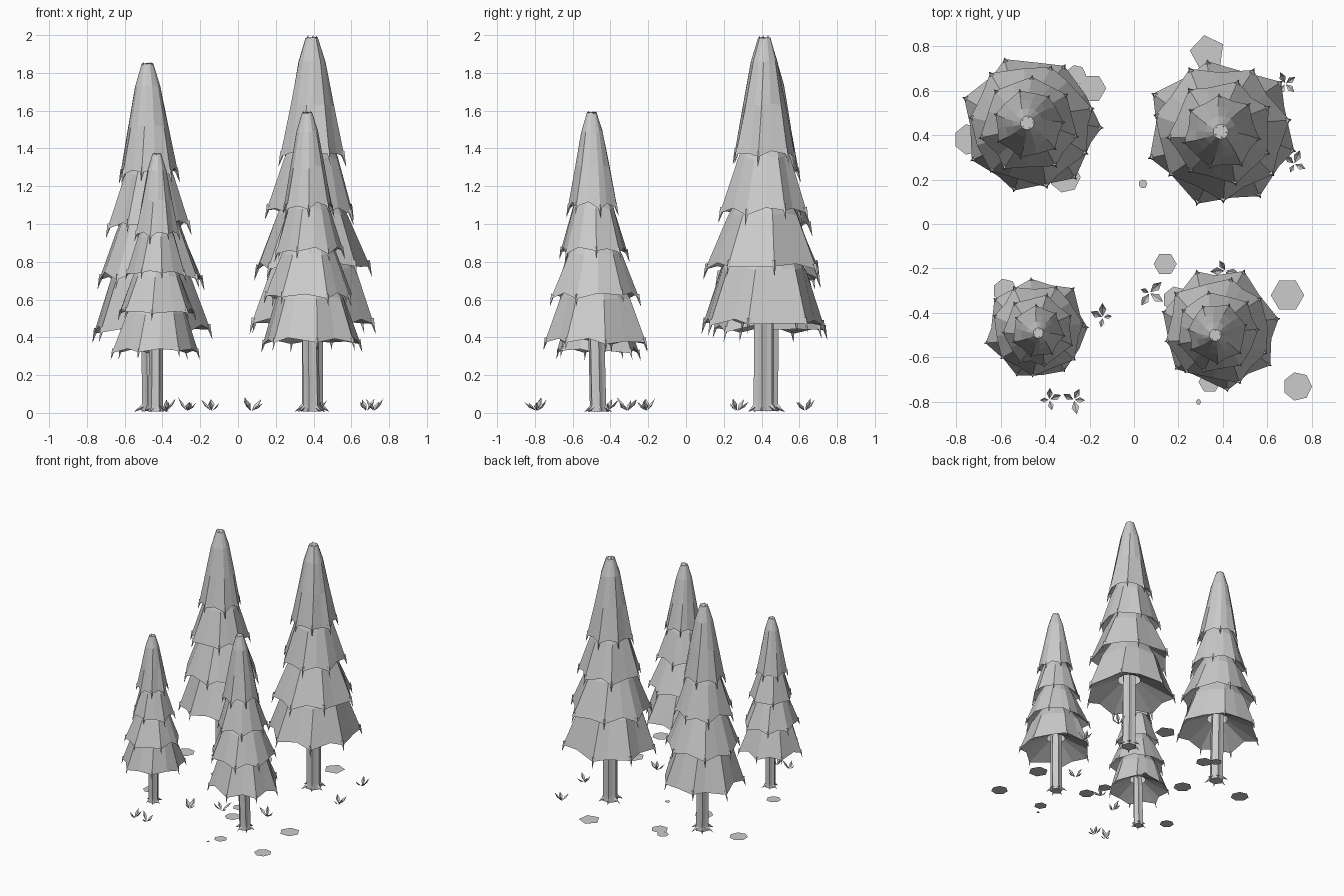
import bpy, bmesh, random
from math import sin, cos, tau, radians
from mathutils import Matrix, Vector

cube = bpy.data.objects.get("Cube")
if cube:
    bpy.data.objects.remove(cube, do_unlink=True)

grey = bpy.data.materials.new("light_grey")
grey.use_nodes = True
COLOUR = (0.6, 0.6, 0.6, 1)
grey.diffuse_color = COLOUR
grey.node_tree.nodes["Principled BSDF"].inputs["Base Color"].default_value = COLOUR


def finish(name, bm, location=(0, 0, 0), scale=1.0, fix_normals=True):
    if fix_normals:
        bmesh.ops.recalc_face_normals(bm, faces=bm.faces)
    mesh = bpy.data.meshes.new(name)
    bm.to_mesh(mesh)
    bm.free()
    mesh.materials.append(grey)
    ob = bpy.data.objects.new(name, mesh)
    ob.location = location
    ob.scale = (scale,) * 3
    bpy.context.collection.objects.link(ob)


def polar(r, a, z):
    return Vector((r * cos(a), r * sin(a), z))


def loft(bm, rings, cap_start=False, cap_end=False):
    loops = [[bm.verts.new(p) for p in ring] for ring in rings]
    n = len(loops[0])
    for lower, upper in zip(loops, loops[1:]):
        for i in range(n):
            j = (i + 1) % n
            bm.faces.new((lower[i], lower[j], upper[j], upper[i]))
    if cap_start:
        bm.faces.new(loops[0])
    if cap_end:
        bm.faces.new(loops[-1])


def spike(bm, base, tip, width):
    # Four-sided pointed twig from base to tip
    axis = tip - base
    turn = axis.to_track_quat('Z', 'Y').to_matrix().to_4x4()
    bmesh.ops.create_cone(bm, segments=4, radius1=width, radius2=0, depth=axis.length,
                          cap_ends=True,
                          matrix=Matrix.Translation((base + tip) / 2) @ turn)


# Each tier: outer profile from rim to top (radius, height), then the underside ring
TIERS = [
    ([(0.335, 0.475), (0.235, 0.76), (0.14, 0.92)], (0.085, 0.6)),
    ([(0.305, 0.775), (0.19, 1.05), (0.11, 1.2)], (0.15, 0.89)),
    ([(0.235, 1.07), (0.145, 1.35), (0.09, 1.48)], (0.115, 1.18)),
    ([(0.168, 1.37), (0.117, 1.63), (0.073, 1.86), (0.034, 1.985)], (0.08, 1.46)),
]
SIDES = 7


def foliage_tier(bm, profile, under, turn, rng):
    count = SIDES * 2
    angles = [turn + tau * (i + rng.uniform(-0.25, 0.25)) / count for i in range(count)]
    lift = [rng.uniform(-0.015, 0.015) + (0.012 if i % 2 else -0.01) for i in range(count)]
    pull = [rng.uniform(0.87, 0.91) if i % 2 else rng.uniform(0.96, 1.06)
            for i in range(count)]
    rings = [[polar(under[0], a, under[1]) for a in angles]]
    for level, (r, z) in enumerate(profile):
        fade = 1 / (1 + level)
        rings.append([polar(r * (1 + (p - 1) * fade), a + 0.06 * level, z + dz * fade)
                      for a, p, dz in zip(angles, pull, lift)])
    loft(bm, rings, cap_end=True)
    # Drooping twigs on the rim corners
    for i in range(0, count, 2):
        p = rings[1][i]
        out = Vector((p.x, p.y, 0)).normalized()
        spike(bm, p - out * 0.014 + Vector((0, 0, 0.03)),
              p + out * 0.01 - Vector((0, 0, 0.055)), 0.013)


def tree(name, base, apex, height, turn, seed):
    rng = random.Random(seed)
    scale = height / 2
    # Sideways drift per unit of height, so the tree leans from base to apex
    lean = Matrix.Identity(4)
    lean[0][2] = (apex[0] - base[0]) / height
    lean[1][2] = (apex[1] - base[1]) / height
    # Fluted trunk with clawed roots
    bm = bmesh.new()
    rings = []
    for r, z in [(0.056, 0.01), (0.053, 0.06), (0.052, 0.5), (0.048, 0.7)]:
        rings.append([polar(r * (0.86 if i % 2 else 1.06), turn + tau * i / 12, z)
                      for i in range(12)])
    loft(bm, rings, True, True)
    for i in range(6):
        a = turn + tau * i / 6
        spike(bm, polar(0.035, a, 0.045), polar(rng.uniform(0.085, 0.105), a, 0.006), 0.018)
    bm.transform(lean)
    finish(name + "_trunk", bm, (*base, 0), scale)
    # Stacked skirts of foliage
    bm = bmesh.new()
    for k, (profile, under) in enumerate(TIERS):
        foliage_tier(bm, profile, under, turn + 0.3 * k, rng)
    for i in range(5):
        a = turn + tau * i / 5
        spike(bm, polar(0.024, a, 1.95), polar(0.026, a, 2.0), 0.011)
    bm.transform(lean)
    finish(name + "_foliage", bm, (*base, 0), scale)


tree("back_left_tree", (0.395, 0.41), (0.39, 0.415), 2.0, radians(-8), 3)
tree("back_right_tree", (-0.455, 0.44), (-0.48, 0.455), 1.86, radians(4), 5)
tree("front_right_tree", (-0.435, -0.465), (-0.43, -0.49), 1.38, radians(-5), 8)
tree("front_left_tree", (0.39, -0.465), (0.365, -0.5), 1.6, radians(14), 11)

# Flat ground patches: x, y, radius, sides
PATCHES = [
    (0.33, 0.77, 0.08, 5), (-0.19, 0.61, 0.065, 6), (-0.26, 0.67, 0.045, 7),
    (-0.74, 0.38, 0.07, 7), (-0.31, 0.21, 0.07, 7), (0.04, 0.18, 0.02, 7),
    (0.14, -0.18, 0.052, 6), (0.69, -0.32, 0.075, 6), (0.735, -0.73, 0.065, 7),
    (-0.58, -0.30, 0.055, 7), (0.19, -0.34, 0.06, 7), (0.29, -0.80, 0.012, 6),
    (0.34, -0.71, 0.05, 6),
]
for x, y, r, n in PATCHES:
    bm = bmesh.new()
    bm.faces.new([bm.verts.new(polar(r, tau * i / n + (0.5 if n == 5 else 0), 0.003))
                  for i in range(n)])
    finish("ground_patch", bm, (x, y, 0), fix_normals=False)


def sprout(x, y, seed):
    # Folded pointed leaves fanning out from one root
    rng = random.Random(seed)
    bm = bmesh.new()
    start = rng.uniform(0, tau)
    for i in range(4):
        a = start + tau * (i + rng.uniform(-0.3, 0.3)) / 4
        reach = rng.uniform(0.04, 0.075)
        rise = rng.uniform(0.05, 0.085)
        root = bm.verts.new(polar(0.004, a, 0.012))
        left = bm.verts.new(polar(reach * 0.6, a + 0.45, rise * 0.6))
        right = bm.verts.new(polar(reach * 0.6, a - 0.45, rise * 0.6))
        spine = bm.verts.new(polar(reach * 0.65, a, rise * 0.5))
        tip = bm.verts.new(polar(reach, a, rise))
        for tri in ((root, right, spine), (root, spine, left),
                    (spine, right, tip), (spine, tip, left)):
            bm.faces.new(tri)
    finish("sprout", bm, (x, y, 0), fix_normals=False)


for seed, (x, y) in enumerate([(0.68, 0.63), (0.72, 0.27), (-0.14, -0.42), (-0.38, -0.79),
                               (-0.27, -0.79), (0.07, -0.31), (0.41, -0.21)]):
    sprout(x, y, seed)
